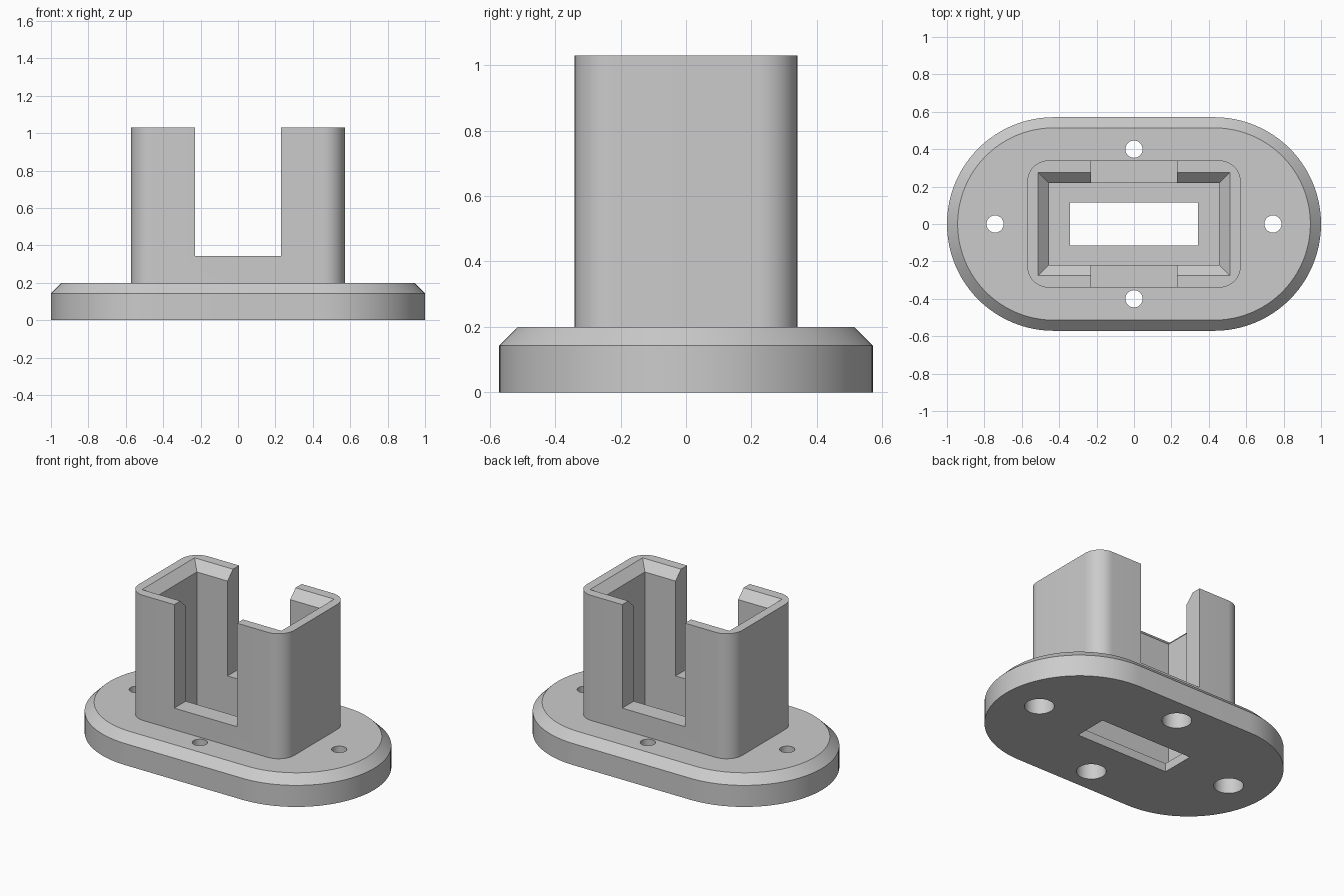
import bpy
import bmesh
from math import cos, sin, pi, radians

old = bpy.data.objects.get("Cube")
if old:
    bpy.data.objects.remove(old, do_unlink=True)

grey = bpy.data.materials.new("light_grey")
grey.use_nodes = True
grey.diffuse_color = (0.6, 0.6, 0.6, 1)
grey.node_tree.nodes["Principled BSDF"].inputs["Base Color"].default_value = (0.6, 0.6, 0.6, 1)


def outline(hx, hy, r, steps):
    """Rounded rectangle, counter-clockwise; r = 0 gives sharp corners."""
    pts = []
    for i, (sx, sy) in enumerate([(1, 1), (-1, 1), (-1, -1), (1, -1)]):
        cx, cy = sx * (hx - r), sy * (hy - r)
        for k in range(steps + 1 if r else 1):
            a = pi / 2 * (i + k / steps)
            pts.append((cx + r * cos(a), cy + r * sin(a)))
    return pts


def loft(name, sections, steps=12, at=(0, 0)):
    """Closed solid through (half_x, half_y, radius, z) sections."""
    bm = bmesh.new()
    rings = [[bm.verts.new((x + at[0], y + at[1], z)) for x, y in outline(hx, hy, r, steps)]
             for hx, hy, r, z in sections]
    for low, high in zip(rings, rings[1:]):
        for i in range(len(low)):
            j = (i + 1) % len(low)
            bm.faces.new((low[i], low[j], high[j], high[i]))
    bm.faces.new(rings[0][::-1])
    bm.faces.new(rings[-1])
    # round ends of full-radius outlines leave doubled points
    bmesh.ops.remove_doubles(bm, verts=bm.verts, dist=1e-5)
    bmesh.ops.recalc_face_normals(bm, faces=bm.faces)
    mesh = bpy.data.meshes.new(name)
    bm.to_mesh(mesh)
    bm.free()
    mesh.materials.append(grey)
    obj = bpy.data.objects.new(name, mesh)
    bpy.context.collection.objects.link(obj)
    return obj


def combine(target, tool, operation):
    """Apply a boolean and discard the tool."""
    mod = target.modifiers.new(operation, "BOOLEAN")
    mod.operation, mod.solver, mod.object = operation, "EXACT", tool
    tool.hide_render = True
    bpy.context.view_layer.objects.active = target
    bpy.ops.object.modifier_apply(modifier=mod.name)
    bpy.data.objects.remove(tool, do_unlink=True)


TOP = 1.03
PLATE = 0.2
FLOOR = 0.057
BEVEL = 0.057
HY = 0.571

# Oval mounting plate with chamfered upper edge
body = loft("flanged_socket", [
    (1, HY, HY, 0),
    (1, HY, HY, PLATE - BEVEL),
    (1 - BEVEL, HY - BEVEL, HY - BEVEL, PLATE)], steps=24)

# Upright socket with rounded corners
socket = loft("socket", [(0.571, 0.34, 0.115, 0.1), (0.571, 0.34, 0.115, TOP)])
combine(body, socket, "UNION")

# Deep pocket, flared at the mouth
flare = 0.02
pocket = loft("pocket_cutter", [
    (0.455, 0.219, 0, FLOOR),
    (0.455, 0.219, 0, TOP - BEVEL),
    (0.512 + flare, 0.276 + flare, 0, TOP + flare)])
combine(body, pocket, "DIFFERENCE")

# Slot through front and back walls, and window through the floor
combine(body, loft("slot_cutter", [(0.23, 0.5, 0, 0.343), (0.23, 0.5, 0, 1.2)]), "DIFFERENCE")
combine(body, loft("window_cutter", [(0.343, 0.114, 0, -0.1), (0.343, 0.114, 0, 0.15)]), "DIFFERENCE")

# Four screw holes, counterbored from below
for spot in [(0.743, 0), (-0.743, 0), (0, 0.4), (0, -0.4)]:
    for radius, low, high in [(0.046, -0.1, 0.3), (0.09, -0.1, PLATE - FLOOR)]:
        hole = loft("hole_cutter", [(radius,) * 3 + (low,), (radius,) * 3 + (high,)], 8, spot)
        combine(body, hole, "DIFFERENCE")

bpy.ops.object.select_all(action="DESELECT")
body.select_set(True)
bpy.context.view_layer.objects.active = body
bpy.ops.object.shade_smooth_by_angle(angle=radians(25))
